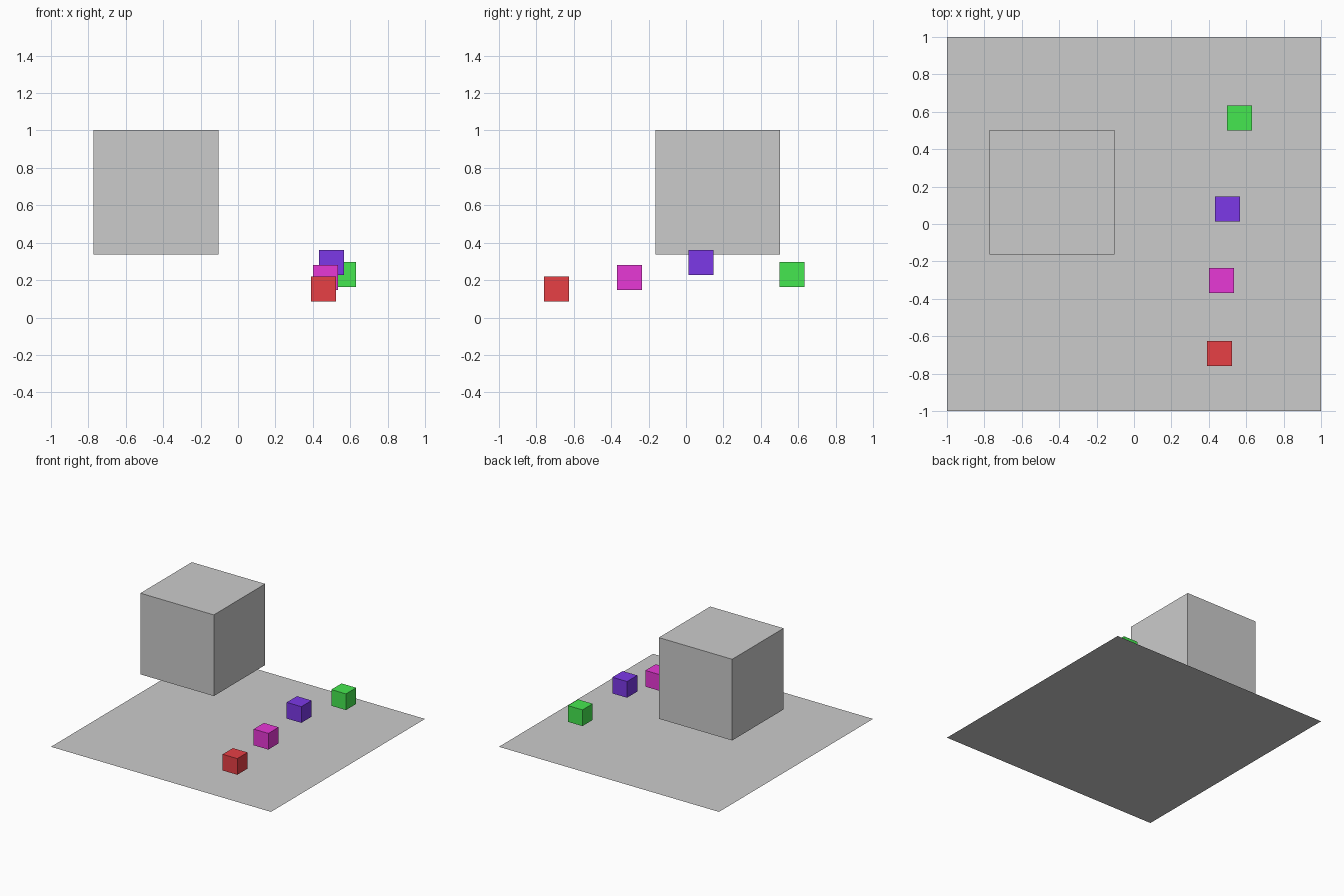
import bpy

if "Cube" in bpy.data.objects:
    bpy.data.objects.remove(bpy.data.objects["Cube"])


def cube(name, size, location, color=None):
    bpy.ops.mesh.primitive_cube_add(size=size, location=location)
    obj = bpy.context.object
    obj.name = name
    if color:
        mat = bpy.data.materials.new(name + "_colour")
        mat.diffuse_color = (*color, 1)
        mat.use_nodes = True
        mat.node_tree.nodes["Principled BSDF"].inputs["Base Color"].default_value = mat.diffuse_color
        obj.data.materials.append(mat)
    return obj


# Flat square floor
bpy.ops.mesh.primitive_plane_add(size=2, location=(0, 0, 0))
bpy.context.object.name = "floor"

# Large floating block
cube("large_block", 0.667, (-0.439, 0.17, 0.67))

# Row of small coloured blocks
SMALL = 0.133
for name, loc, color in [
    ("red_block", (0.458, -0.692, 0.152), (0.8, 0.05, 0.06)),
    ("magenta_block", (0.468, -0.303, 0.213), (0.8, 0.04, 0.67)),
    ("blue_block", (0.50, 0.08, 0.295), (0.2, 0.04, 0.8)),
    ("green_block", (0.564, 0.567, 0.231), (0.06, 0.8, 0.08)),
]:
    cube(name, SMALL, loc, color)
